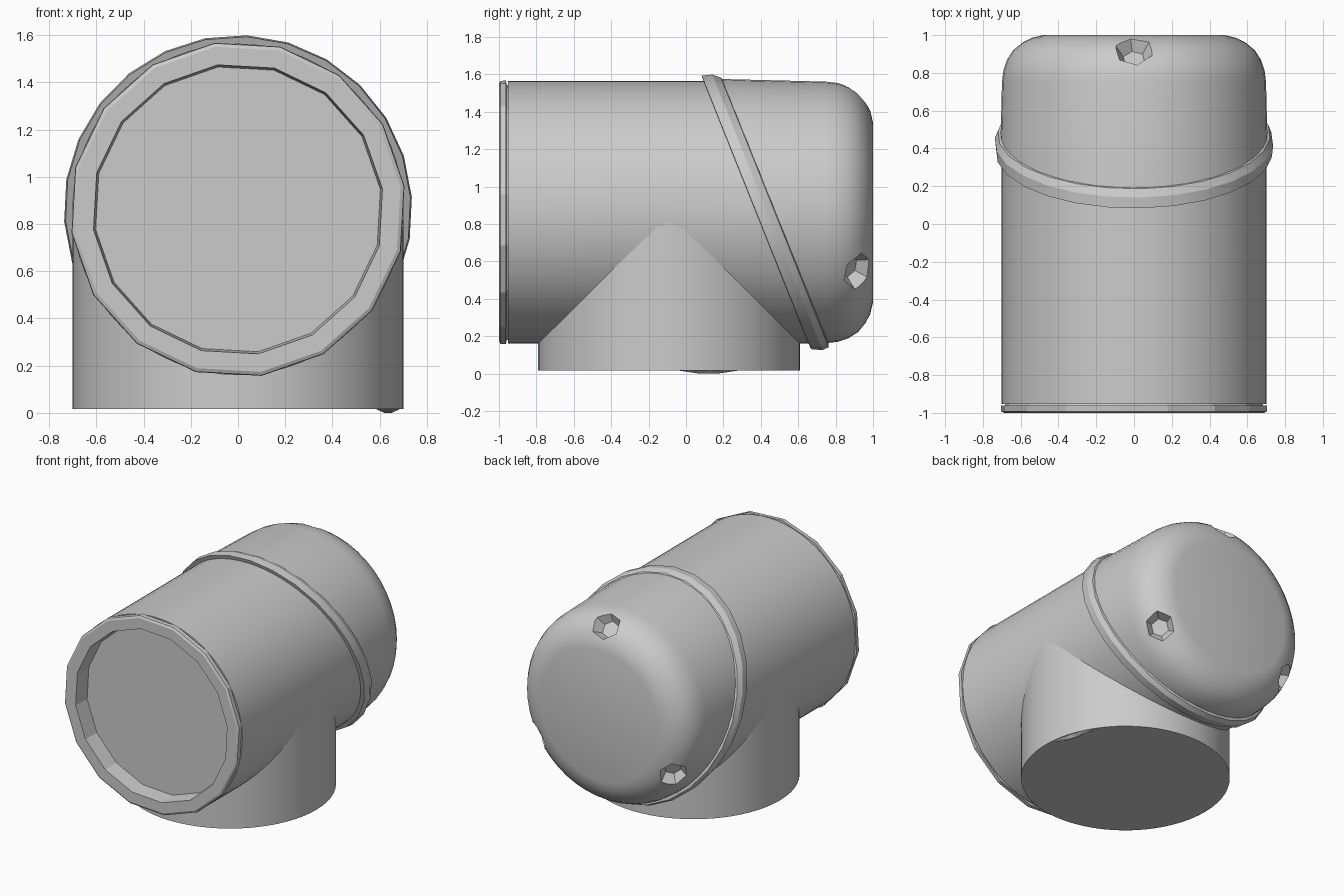
import bpy, bmesh, math
from mathutils import Vector, Matrix

cube = bpy.data.objects.get("Cube")
if cube:
    bpy.data.objects.remove(cube, do_unlink=True)

AXIS_Z = 0.862                       # height of the main pipe axis
SLOPE = 0.4                          # lean of the collar joint
BASE = 0.017                         # underside of the branch pipe
R = 0.702

grey = bpy.data.materials.new("plain grey")
grey.use_nodes = True
colour = (0.6, 0.6, 0.6, 1)
grey.diffuse_color = colour
grey.node_tree.nodes["Principled BSDF"].inputs["Base Color"].default_value = colour


def smooth(obj, angle):
    bpy.ops.object.select_all(action='DESELECT')
    obj.select_set(True)
    bpy.context.view_layer.objects.active = obj
    bpy.ops.object.shade_smooth_by_angle(angle=math.radians(angle))


def finish(name, bm, angle=30):
    bmesh.ops.recalc_face_normals(bm, faces=bm.faces)
    mesh = bpy.data.meshes.new(name)
    bm.to_mesh(mesh)
    bm.free()
    mesh.materials.append(grey)
    obj = bpy.data.objects.new(name, mesh)
    bpy.context.collection.objects.link(obj)
    smooth(obj, angle)
    return obj


def lathe(profile, sides, lean=0, closed=False, turn=0):
    """Rings of (y, radius) around the main axis; lean shears them."""
    bm = bmesh.new()
    rings = []
    for y, r in profile:
        ring = []
        for i in range(sides):
            a = math.tau * i / sides + turn
            z = r * math.sin(a)
            ring.append(bm.verts.new((r * math.cos(a), y - lean * z, AXIS_Z + z)))
        rings.append(ring)
    pairs = list(zip(rings, rings[1:]))
    if closed:
        pairs.append((rings[-1], rings[0]))
    else:
        bm.faces.new(rings[0])
        bm.faces.new(rings[-1])
    for a, b in pairs:
        for i in range(sides):
            j = (i + 1) % sides
            bm.faces.new((a[i], a[j], b[j], b[i]))
    return bm


def trim(bm, keep_front):
    """Cut along the leaning joint and close the cut."""
    bmesh.ops.bisect_plane(
        bm, geom=bm.verts[:] + bm.edges[:] + bm.faces[:],
        plane_co=(0, 0.42, AXIS_Z), plane_no=(0, 1, SLOPE),
        clear_outer=keep_front, clear_inner=not keep_front)
    bmesh.ops.edgeloop_fill(bm, edges=[e for e in bm.edges if e.is_boundary])
    return bm


# Main pipe with a deep recess in its front end, up to the leaning joint
finish("main_pipe", trim(lathe([(-0.88, 0.63), (-0.952, 0.66), (-0.952, R),
                                (0.9, R)], 64), True))

# Front rim: flat lip and the wall of the recess
finish("front_rim", lathe([(-0.945, 0.685), (-0.96, 0.69), (-0.962, 0.712),
                           (-0.992, 0.71), (-1, 0.695), (-1, 0.618),
                           (-0.87, 0.608)], 16, closed=True, turn=0.14), 20)

# Raised collar around the joint, chamfered at the back
finish("collar", lathe([(0.374, 0.69), (0.376, 0.732), (0.435, 0.738),
                        (0.475, 0.722), (0.485, 0.69)],
                       26, lean=SLOPE, closed=True, turn=0.07), 15)

# Rounded end cap, slightly tapered
cap_profile = [(0, 0.718), (0.75, 0.699), (0.81, 0.692), (0.87, 0.672),
               (0.92, 0.64), (0.96, 0.591), (0.985, 0.543), (1, 0.48)]
cap = finish("end_cap", trim(lathe(cap_profile, 48), False), 40)

# Three faceted notches in the cap shoulder, tipped halfway to the back
cutter_bm = bmesh.new()
for k in range(3):
    a = math.pi / 2 + k * math.tau / 3
    out = Vector((math.cos(a), 0, math.sin(a)))
    axis = (out + Vector((0, 1, 0))).normalized()
    place = Matrix.Translation(Vector((0, 0.928, AXIS_Z)) + out * 0.638)
    turn = axis.to_track_quat('Z', 'Y').to_matrix().to_4x4()
    bmesh.ops.create_cone(cutter_bm, cap_ends=True, segments=6, radius1=0.06,
                          radius2=0.165, depth=0.16,
                          matrix=place @ turn @ Matrix.Rotation(0.17, 4, 'Z'))
cutter = finish("notch_cutter", cutter_bm)
cutter.hide_render = True
mod = cap.modifiers.new("notches", 'BOOLEAN')
mod.operation = 'DIFFERENCE'
mod.solver = 'EXACT'
mod.object = cutter
bpy.context.view_layer.objects.active = cap
bpy.ops.object.modifier_apply(modifier="notches")
bpy.data.objects.remove(cutter, do_unlink=True)
smooth(cap, 40)

# Branch pipe pointing down
bm = bmesh.new()
bmesh.ops.create_cone(bm, cap_ends=True, segments=64, radius1=0.7, radius2=0.7,
                      depth=AXIS_Z - BASE)
bmesh.ops.translate(bm, verts=bm.verts, vec=(0, -0.09, (AXIS_Z + BASE) / 2))
finish("branch_pipe", bm)

# Small raised pad under the branch rim
bm = bmesh.new()
bmesh.ops.create_cone(bm, cap_ends=True, segments=8, radius1=0.3, radius2=1,
                      depth=BASE)
bm.transform(Matrix.Translation((0.635, 0.12, BASE / 2))
             @ Matrix.Rotation(0.3, 4, 'Z') @ Matrix.Diagonal((0.025, 0.17, 1, 1)))
finish("underside_pad", bm)
